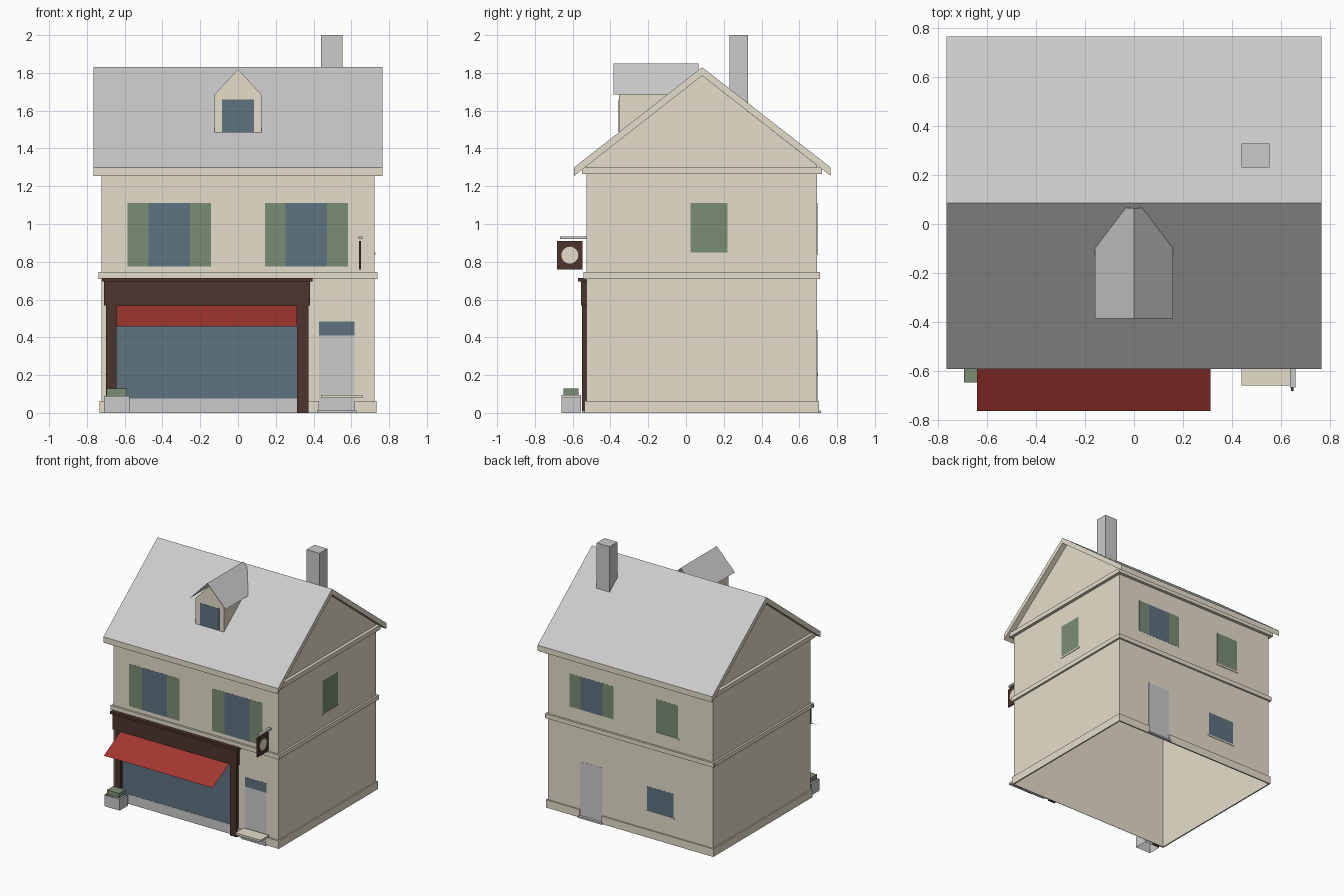
import bpy, bmesh, math
from mathutils import Matrix

cube = bpy.data.objects.get("Cube")
if cube:
    bpy.data.objects.remove(cube, do_unlink=True)


def material(name, r, g, b):
    lin = [((c / 255 + 0.055) / 1.055) ** 2.4 for c in (r, g, b)] + [1]
    m = bpy.data.materials.new(name)
    m.use_nodes = True
    m.diffuse_color = lin
    m.node_tree.nodes["Principled BSDF"].inputs["Base Color"].default_value = lin
    return m


cream = material("cream plaster", 229, 222, 203)
grey = material("slate grey", 203, 203, 203)
glass = material("blue glass", 95, 115, 129)
green = material("shutter green", 123, 141, 116)
brown = material("dark brown wood", 77, 53, 45)
red = material("awning red", 163, 54, 47)


def finish(name, bm, *mats):
    me = bpy.data.meshes.new(name)
    bm.to_mesh(me)
    bm.free()
    for m in mats:
        me.materials.append(m)
    ob = bpy.data.objects.new(name, me)
    bpy.context.collection.objects.link(ob)
    return ob


def box(name, mat, x, y, z, open_top=False, open_bottom=False):
    bm = bmesh.new()
    bmesh.ops.create_cube(bm, size=1)
    for v in bm.verts:
        v.co = [r[0] if c < 0 else r[1] for c, r in zip(v.co, (x, y, z))]
    bm.normal_update()
    gone = [f for f in bm.faces if (open_top and f.normal.z > 0.5) or (open_bottom and f.normal.z < -0.5)]
    bmesh.ops.delete(bm, geom=gone, context="FACES")
    return finish(name, bm, mat)


def prism(name, points, axis, start, end, *mats, open_bottom=False):
    """Extrude a profile along x (points are y, z) or y (points are x, z)."""
    bm = bmesh.new()
    put = (lambda p: (start, p[0], p[1])) if axis == "x" else (lambda p: (p[0], start, p[1]))
    face = bm.faces.new([bm.verts.new(put(p)) for p in points])
    new = bmesh.ops.extrude_face_region(bm, geom=[face])["geom"]
    for v in new:
        if isinstance(v, bmesh.types.BMVert):
            v.co["xyz".index(axis)] = end
    bmesh.ops.recalc_face_normals(bm, faces=bm.faces)
    if len(mats) > 1:  # second colour on the upward faces
        for f in bm.faces:
            f.material_index = int(f.normal.z > 0.1)
    if open_bottom:
        bmesh.ops.delete(bm, geom=[f for f in bm.faces if f.normal.z < -0.9], context="FACES")
    return finish(name, bm, *mats)


def sheet(name, mat, *quads):
    bm = bmesh.new()
    for q in quads:
        bm.faces.new([bm.verts.new(p) for p in q])
    return finish(name, bm, mat)


# House shell, open underneath, and roof
SIDE, FRONT, BACK, RIDGE = 0.722, -0.526, 0.694, 0.085
prism("house_walls", [(FRONT, 0), (BACK, 0), (BACK, 1.31), (RIDGE, 1.785), (FRONT, 1.308)],
      "x", -SIDE, SIDE, cream, open_bottom=True)
prism("main_roof", [(-0.592, 1.255), (-0.592, 1.3), (RIDGE, 1.83), (0.765, 1.3),
                    (0.765, 1.255), (RIDGE, 1.785)], "x", -0.765, 0.765, cream, grey)
box("chimney", grey, (0.44, 0.553), (0.23, 0.328), (1.6, 2))


# Plates and mouldings laid on the front, back, left or right wall
GAP = 0.0005


def plate(name, mat, wall, a, b, z0, z1, out=0.0015):
    if wall == "front":
        return box(name, mat, (a, b), (FRONT - out, FRONT - GAP), (z0, z1))
    if wall == "back":
        return box(name, mat, (a, b), (BACK + GAP, BACK + out), (z0, z1))
    if wall == "left":
        return box(name, mat, (SIDE + GAP, SIDE + out), (a, b), (z0, z1))
    return box(name, mat, (-SIDE - out, -SIDE - GAP), (a, b), (z0, z1))


def band(name, out, z0, z1, front_gap=None, back_gap=None):
    """Moulding round the house, broken where a gap is given."""
    end = SIDE + out
    for wall, gaps in (("front", front_gap), ("back", back_gap)):
        stops = [-end] + (gaps or []) + [end]
        for i in range(0, len(stops), 2):
            plate(f"{name}_{wall}_{i // 2 + 1}", cream, wall, stops[i], stops[i + 1], z0, z1, out)
    for wall in ("left", "right"):
        plate(f"{name}_{wall}", cream, wall, FRONT, BACK, z0, z1, out)


band("plinth", 0.011, 0, 0.062, [-0.698, 0.372, 0.43, 0.617], [0.245, 0.44])
band("string_course", 0.016, 0.71, 0.745)
band("eaves_cornice", 0.025, 1.265, 1.3)

# Dormer
prism("dormer_walls", [(-0.125, 1.48), (0.125, 1.48), (0.125, 1.685), (0, 1.82), (-0.125, 1.685)],
      "y", -0.355, 0.05, cream)
box("dormer_window", glass, (-0.085, 0.085), (-0.3565, -0.3545), (1.487, 1.66))
sheet("dormer_roof", grey,
      *[[(0, -0.385, 1.85), (s * 0.16, -0.385, 1.685), (s * 0.16, 0.066, 1.685), (0, 0.066, 1.85)][::s]
        for s in (1, -1)])


# Windows
def shuttered_window(name, wall, mid, half_glass, shutter, z0, z1):
    plate(name + "_glass", glass, wall, mid - half_glass, mid + half_glass, z0, z1)
    for side, s in (("left", 1), ("right", -1)):
        a, b = sorted((mid + s * half_glass, mid + s * (half_glass + shutter)))
        plate(name + "_shutter_" + side, green, wall, a, b, z0, z1)


shuttered_window("front_window_right", "front", -0.364, 0.11, 0.11, 0.775, 1.11)
shuttered_window("front_window_left", "front", 0.362, 0.11, 0.11, 0.775, 1.11)
shuttered_window("back_window", "back", 0.34, 0.096, 0.096, 0.85, 1.11)
for name, mat, wall, a, b, z0, z1 in (
        ("side_shutter", green, "left", 0.025, 0.22, 0.85, 1.11),
        ("back_shutter", green, "back", -0.417, -0.225, 0.85, 1.11),
        ("back_low_window", glass, "back", -0.378, -0.145, 0.21, 0.4)):
    plate(name, mat, wall, a, b, z0, z1)
    plate(name + "_sill", cream, wall, a - 0.008, b + 0.008, z0 - 0.012, z0, 0.005)

# Doors and thresholds
plate("front_door", grey, "front", 0.43, 0.617, 0.012, 0.41)
plate("front_door_transom", glass, "front", 0.43, 0.617, 0.41, 0.485)
plate("front_threshold", grey, "front", 0.417, 0.627, 0, 0.012, 0.025)
plate("back_door", grey, "back", 0.245, 0.44, 0.012, 0.44)
plate("back_threshold", grey, "back", 0.235, 0.45, 0, 0.012, 0.022)

# Shopfront
plate("shop_window", glass, "front", -0.643, 0.313, 0.075, 0.57)
plate("shop_stall_riser", grey, "front", -0.643, 0.313, 0, 0.075, 0.003)
plate("shop_pilaster_right", brown, "front", -0.698, -0.643, 0, 0.57, 0.024)
plate("shop_pilaster_left", brown, "front", 0.313, 0.372, 0, 0.57, 0.024)
plate("shop_fascia", brown, "front", -0.709, 0.381, 0.568, 0.697, 0.03)
plate("shop_cornice", brown, "front", -0.72, 0.394, 0.695, 0.715, 0.046)
sheet("awning", red, [(-0.642, -0.763, 0.457), (0.312, -0.763, 0.457),
                      (0.312, -0.556, 0.568), (-0.642, -0.556, 0.568)])

# Hanging sign with a round disc on both sides
box("sign_bracket", grey, (0.638, 0.66), (-0.667, FRONT), (0.92, 0.934))
box("sign_board", brown, (0.641, 0.651), (-0.682, -0.549), (0.758, 0.91))
bm = bmesh.new()
bmesh.ops.create_cone(bm, cap_ends=True, segments=16, radius1=0.045, radius2=0.045, depth=0.012,
                      matrix=Matrix.Translation((0.646, -0.615, 0.835)) @ Matrix.Rotation(math.pi / 2, 4, "Y"))
finish("sign_disc", bm, cream)

# Planter and bench
box("planter", grey, (-0.71, -0.575), (-0.66, -0.555), (0, 0.09), open_top=True, open_bottom=True)
box("planter_hedge", green, (-0.695, -0.588), (-0.648, -0.568), (0.09, 0.128), open_bottom=True)
box("bench_seat", cream, (0.44, 0.66), (-0.66, -0.555), (0.08, 0.096))
